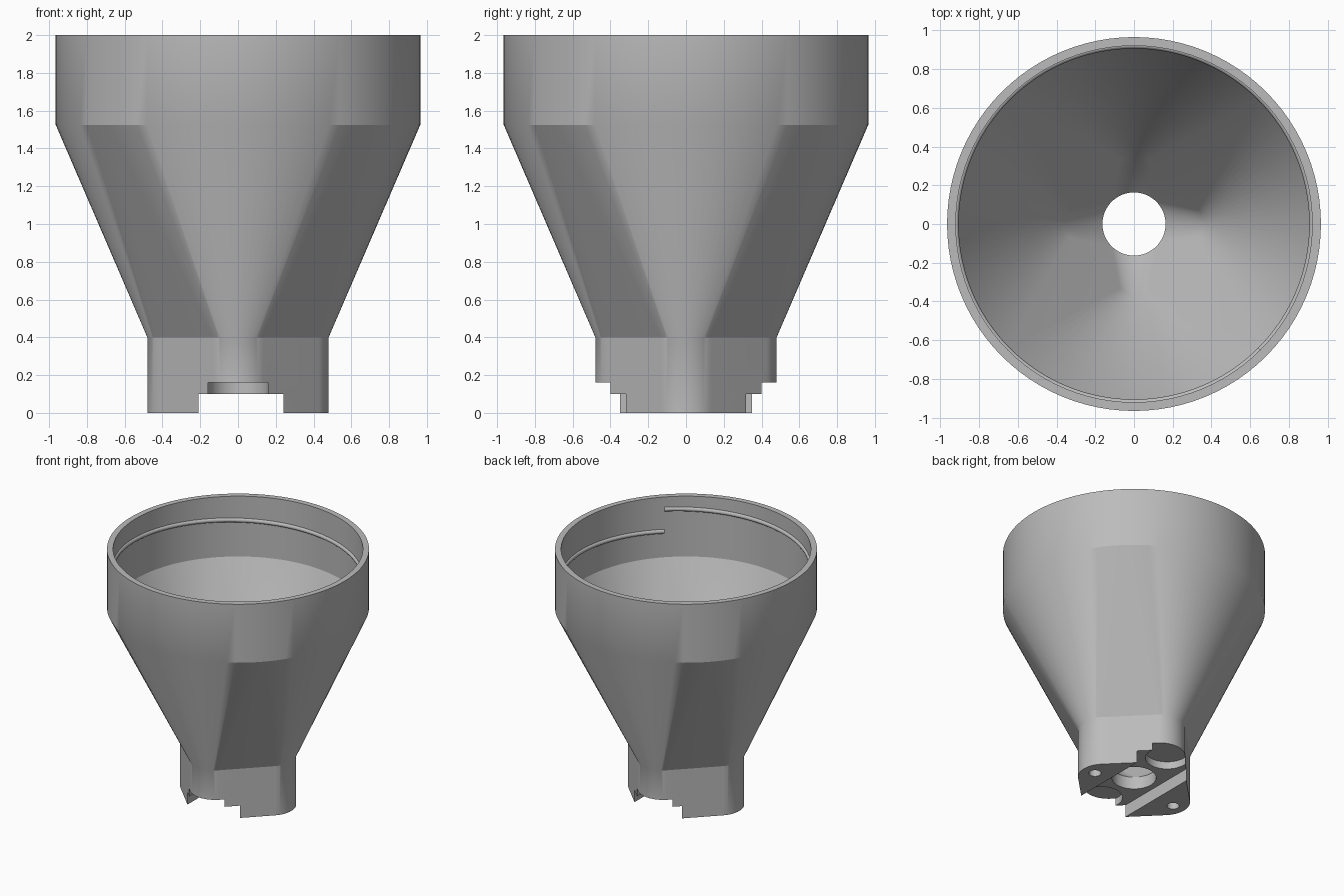
import bpy
import bmesh
from math import sin, cos, pi, radians

if "Cube" in bpy.data.objects:
    bpy.data.objects.remove(bpy.data.objects["Cube"], do_unlink=True)

grey = bpy.data.materials.new("plain_grey")
grey.use_nodes = True
grey.diffuse_color = (0.5, 0.5, 0.5, 1)
grey.node_tree.nodes["Principled BSDF"].inputs["Base Color"].default_value = (0.5, 0.5, 0.5, 1)


def make_object(name, bm):
    bmesh.ops.recalc_face_normals(bm, faces=bm.faces)
    mesh = bpy.data.meshes.new(name)
    bm.to_mesh(mesh)
    bm.free()
    mesh.materials.append(grey)
    obj = bpy.data.objects.new(name, mesh)
    bpy.context.collection.objects.link(obj)
    return obj


def section(bm, z, corner, radius, steps=24):
    """Ring of four arcs centred on the axes; corner 0 gives a circle."""
    ring = []
    for quarter in range(4):
        axis = quarter * pi / 2
        for i in range(steps + 1):
            a = axis - pi / 4 + i * pi / 2 / steps
            ring.append(bm.verts.new((corner * cos(axis) + radius * cos(a),
                                      corner * sin(axis) + radius * sin(a), z)))
    return ring


def loft(bm, rings, closed=False):
    pairs = list(zip(rings, rings[1:]))
    if closed:
        pairs.append((rings[-1], rings[0]))
    for a, b in pairs:
        for i in range(len(a)):
            j = (i + 1) % len(a)
            bm.faces.new((a[i], a[j], b[j], b[i]))
    bmesh.ops.remove_doubles(bm, verts=bm.verts, dist=1e-5)


def cut(target, cutter):
    cutter.hide_render = True
    bpy.context.view_layer.objects.active = target
    mod = target.modifiers.new("cut", "BOOLEAN")
    mod.operation = "DIFFERENCE"
    mod.solver = "EXACT"
    mod.object = cutter
    bpy.ops.object.modifier_apply(modifier=mod.name)
    bpy.data.objects.remove(cutter, do_unlink=True)


def cylinder(name, x, y, radius, top):
    bm = bmesh.new()
    bmesh.ops.create_cone(bm, cap_ends=True, segments=48, radius1=radius,
                          radius2=radius, depth=top + 0.1)
    bmesh.ops.translate(bm, verts=bm.verts, vec=(x, y, top / 2 - 0.05))
    return make_object(name, bm)


# Hopper: rounded square base lofted to a round rim, then down the inside
# (height, corner offset, corner radius)
PROFILE = [(0, 0.29, 0.19), (0.4, 0.29, 0.19), (1.525, 0, 0.965), (2, 0, 0.965),
           (2, 0, 0.92), (1.51, 0, 0.92), (0.4, 0.26, 0.1), (0.2, 0, 0.163), (0, 0, 0.163)]
bm = bmesh.new()
loft(bm, [section(bm, *p) for p in PROFILE], closed=True)
hopper = make_object("hopper", bm)

# Channel across the underside
bm = bmesh.new()
bmesh.ops.create_cube(bm, size=1)
bmesh.ops.scale(bm, verts=bm.verts, vec=(0.45, 1.4, 0.2))
bmesh.ops.translate(bm, verts=bm.verts, vec=(0.015, 0, 0))
cut(hopper, make_object("channel_cutter", bm))

# Round recesses front and back, screw holes left and right
for side in (-1, 1):
    cut(hopper, cylinder("recess_cutter", 0, side * 0.38, 0.16, 0.16))
    cut(hopper, cylinder("screw_hole_cutter", side * 0.375, 0, 0.045, 0.22))

# Single-turn thread rib inside the rim
bm = bmesh.new()
rings = []
TURNS = 120
for i in range(TURNS + 1):
    a = radians(-45) - 2 * pi * i / TURNS
    z = 1.9 - 0.18 * i / TURNS
    ring = []
    for k in range(10):
        t = 2 * pi * k / 10
        r = 0.923 + 0.018 * cos(t)
        ring.append(bm.verts.new((r * cos(a), r * sin(a), z + 0.018 * sin(t))))
    rings.append(ring)
loft(bm, rings)
bm.faces.new(rings[0])
bm.faces.new(rings[-1])
rib = make_object("thread_rib", bm)

# Smooth shading with sharp edges kept
for obj, angle in ((hopper, 25), (rib, 50)):
    bpy.ops.object.select_all(action="DESELECT")
    obj.select_set(True)
    bpy.context.view_layer.objects.active = obj
    bpy.ops.object.shade_smooth_by_angle(angle=radians(angle))
